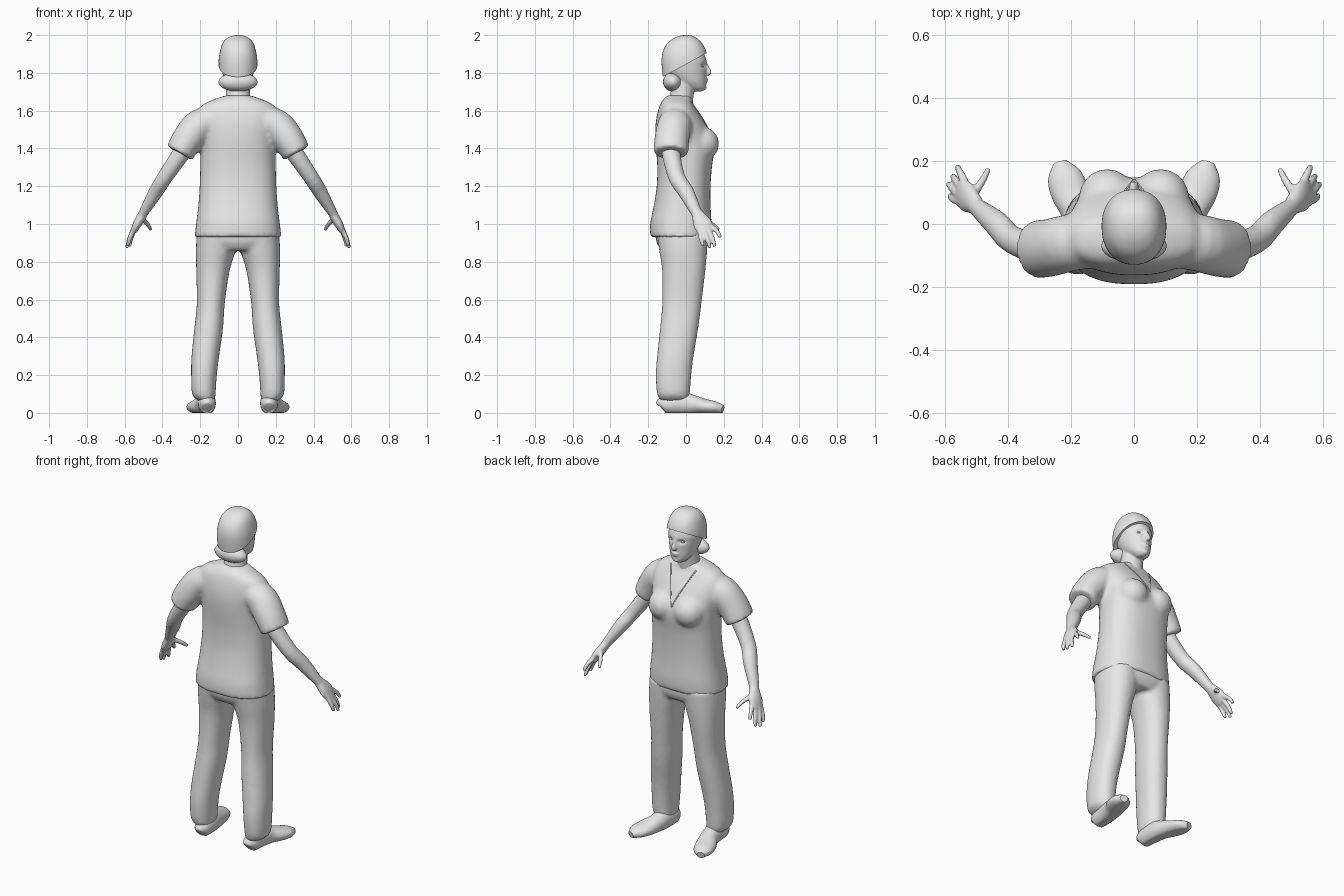
import bpy, bmesh, math
from mathutils import Vector, Matrix
from mathutils.bvhtree import BVHTree

if "Cube" in bpy.data.objects:
    bpy.data.objects.remove(bpy.data.objects["Cube"])

grey = bpy.data.materials.new("plain_grey")
grey.diffuse_color = (0.8, 0.8, 0.8, 1)
grey.use_nodes = True
grey.node_tree.nodes["Principled BSDF"].inputs["Base Color"].default_value = grey.diffuse_color


def spline(rows, steps=4):
    """Smoothly interpolate a short list of number tuples."""
    out = []
    for i in range(len(rows) - 1):
        a, b, c, d = (rows[max(0, min(len(rows) - 1, i + k))] for k in (-1, 0, 1, 2))
        for s in range(steps):
            t = s / steps
            out.append([0.5 * (2 * q + (r - p) * t + (2 * p - 5 * q + 4 * r - w) * t * t
                        + (3 * q - p - 3 * r + w) * t ** 3) for p, q, r, w in zip(a, b, c, d)])
    return out + [list(rows[-1])]


def loft(bm, rings, n=32, power=2.0):
    """Skin closed rings given as (centre, half axis u, half axis v)."""
    def bend(v):
        return math.copysign(abs(v) ** (2 / power), v)
    loops = []
    for c, u, v in rings:
        angles = [2 * math.pi * k / n for k in range(n)]
        loops.append([bm.verts.new(c + u * bend(math.cos(a)) + v * bend(math.sin(a))) for a in angles])
    for p, q in zip(loops, loops[1:]):
        for k in range(n):
            j = (k + 1) % n
            bm.faces.new((p[k], p[j], q[j], q[k]))
    bm.faces.new(loops[0][::-1])
    bm.faces.new(loops[-1])


def stack(bm, rows, side=1, **kw):
    """Level rings: z, centre x, half width, back y, front y."""
    loft(bm, [(Vector((side * x, (b + f) / 2, z)), Vector((rx, 0, 0)), Vector((0, (f - b) / 2, 0)))
              for z, x, rx, b, f in spline(rows)], **kw)


def tube(bm, rows, side=1, ref=(0, 1, 0), **kw):
    """Swept rings: x, y, z, half size along ref, half size across."""
    pts = spline(rows)
    cs = [Vector((side * p[0], p[1], p[2])) for p in pts]
    rings = []
    for i, p in enumerate(pts):
        t = (cs[min(i + 1, len(cs) - 1)] - cs[max(i - 1, 0)]).normalized()
        u = Vector(ref)
        u = (u - t * u.dot(t)).normalized()
        rings.append((cs[i], u * p[3], t.cross(u) * p[4]))
    loft(bm, rings, **kw)


def ball(bm, centre, size):
    bmesh.ops.create_uvsphere(bm, u_segments=24, v_segments=14, radius=1,
                              matrix=Matrix.Translation(centre) @ Matrix.Diagonal((*size, 1)))


def finish(bm, name, voxel=0, smooth=0, angle=55):
    """Make the object, optionally fusing overlapping parts into one skin."""
    bmesh.ops.recalc_face_normals(bm, faces=bm.faces[:])
    me = bpy.data.meshes.new(name)
    bm.to_mesh(me)
    bm.free()
    ob = bpy.data.objects.new(name, me)
    bpy.context.collection.objects.link(ob)
    if voxel:
        m = ob.modifiers.new("fuse", 'REMESH')
        m.mode, m.voxel_size = 'VOXEL', voxel
        s = ob.modifiers.new("soften", 'SMOOTH')
        s.factor, s.iterations = 0.5, smooth
        dg = bpy.context.evaluated_depsgraph_get()
        baked = bpy.data.meshes.new_from_object(ob.evaluated_get(dg))
        ob.modifiers.clear()
        ob.data = baked
    ob.data.materials.clear()
    ob.data.materials.append(grey)
    bpy.ops.object.select_all(action='DESELECT')
    ob.select_set(True)
    bpy.context.view_layer.objects.active = ob
    bpy.ops.object.shade_smooth_by_angle(angle=math.radians(angle))
    return ob


# Shirt: trunk, bust and short sleeves
bm = bmesh.new()
stack(bm, [(.93, 0, .23, -.19, .13), (1.0, 0, .222, -.19, .135), (1.1, 0, .21, -.17, .13),
           (1.2, 0, .203, -.155, .13), (1.3, 0, .2, -.152, .137), (1.38, 0, .2, -.157, .148),
           (1.45, 0, .203, -.162, .14), (1.52, 0, .213, -.162, .11), (1.58, 0, .215, -.153, .075),
           (1.625, 0, .195, -.14, .045), (1.655, 0, .14, -.125, .03), (1.68, 0, .07, -.1, .03)],
      n=48, power=2.4)
for s in (1, -1):
    ball(bm, (s * .085, .085, 1.425), (.09, .09, .09))
    tube(bm, [(.1, -.055, 1.55, .08, .075), (.2, -.06, 1.525, .09, .086),
              (.265, -.075, 1.45, .092, .084), (.31, -.08, 1.375, .092, .076)], s)
shirt = finish(bm, "shirt", .012, 6)

# Neckline seam laid on the shirt front
tree = BVHTree.FromObject(shirt, bpy.context.evaluated_depsgraph_get())
path = []
for k in range(-20, 21):
    x = .085 * k / 20
    z = 1.45 + .2 * abs(k / 20) ** .9
    hit = tree.ray_cast(Vector((x, 1, z)), Vector((0, -1, 0)))[0]
    if hit:
        path.append((*hit, .004, .004))
bm = bmesh.new()
tube(bm, path, ref=(0, .8, .6), n=6)
finish(bm, "neckline")

# Trousers
bm = bmesh.new()
stack(bm, [(.86, 0, .17, -.13, .095), (.9, 0, .212, -.155, .117), (.96, 0, .215, -.165, .12)],
      n=48, power=2.5)
for s in (1, -1):
    stack(bm, [(.065, .168, .045, -.135, .015), (.1, .181, .062, -.153, .02),
               (.2, .18, .068, -.16, .028), (.3, .173, .073, -.153, .04), (.45, .155, .076, -.137, .065),
               (.58, .144, .074, -.126, .082), (.75, .133, .088, -.126, .102),
               (.86, .118, .105, -.142, .112), (.95, .112, .106, -.155, .117)], s, power=2.2)
finish(bm, "trousers", .011, 4)

for s, label in ((1, "right"), (-1, "left")):
    # Shoe with a flat sole
    bm = bmesh.new()
    tube(bm, [(.163, -.135, .03, .022, .03), (.164, -.115, .042, .044, .047),
              (.168, -.03, .052, .05, .06), (.18, .04, .043, .052, .05),
              (.203, .1, .034, .06, .04), (.222, .155, .028, .053, .032),
              (.235, .195, .02, .022, .02)], s, ref=(1, 0, 0))
    for v in bm.verts:
        v.co.z = max(v.co.z, 0)
    finish(bm, label + "_shoe", angle=40)

    # Arm, palm, fingers and thumb
    bm = bmesh.new()
    tube(bm, [(.22, -.07, 1.5, .055, .055), (.29, -.08, 1.39, .05, .048), (.385, -.05, 1.25, .044, .041),
              (.435, 0, 1.17, .042, .038), (.5, .055, 1.06, .029, .025),
              (.505, .06, 1.05, .029, .024)], s)
    tube(bm, [(.49, .05, 1.075, .024, .022), (.51, .068, 1.04, .037, .025),
              (.533, .088, 1.0, .05, .023), (.552, .103, .962, .043, .016)], s)
    for root, mid, tip in (
            ((.535, .13, .99), (.552, .165, .96), (.56, .183, .928)),
            ((.548, .115, .975), (.565, .14, .925), (.575, .153, .88)),
            ((.554, .092, .97), (.578, .115, .915), (.588, .127, .872)),
            ((.55, .07, .975), (.575, .08, .92), (.583, .09, .885)),
            ((.515, .085, 1.035), (.48, .138, 1.0), (.462, .175, .97))):
        tube(bm, [(*root, .014, .014), (*mid, .012, .012), (*tip, .009, .009)], s,
             ref=(.3, .5, .8), n=12)
    finish(bm, label + "_arm", .006, 3)

# Head with neck, nose, lips and chin
bm = bmesh.new()
stack(bm, [(1.63, 0, .075, -.11, .035), (1.68, 0, .065, -.085, .04), (1.72, 0, .063, -.08, .045),
           (1.79, 0, .06, -.08, .05)])
stack(bm, [(1.702, 0, .025, .035, .085), (1.72, 0, .047, .0, .104), (1.75, 0, .067, -.05, .108),
           (1.79, 0, .08, -.09, .109), (1.83, 0, .088, -.112, .111), (1.87, 0, .092, -.118, .107),
           (1.92, 0, .08, -.105, .088), (1.96, 0, .055, -.07, .06)], n=48)
tube(bm, [(0, .1, 1.85, .008, .012), (0, .113, 1.825, .009, .013), (0, .12, 1.803, .016, .015),
          (0, .112, 1.793, .014, .01)], ref=(1, 0, 0), n=16)
ball(bm, (0, .105, 1.766), (.024, .012, .007))
ball(bm, (0, .103, 1.755), (.021, .013, .007))
ball(bm, (0, .093, 1.722), (.022, .016, .014))
head = finish(bm, "head", .005, 3)
for v in head.data.vertices:
    # Eye sockets pressed into the face
    if v.co.y > .03:
        d = ((abs(v.co.x) - .036) / .02) ** 2 + ((v.co.z - 1.838) / .013) ** 2
        v.co.y -= .012 * math.exp(-d)
bm = bmesh.new()
for s in (1, -1):
    ball(bm, (s * .036, .082, 1.836), (.014, .011, .008))
finish(bm, "eyes")

# Surgical style cap cut along a sloping brim
bm = bmesh.new()
stack(bm, [(1.73, 0, .09, -.115, .1), (1.8, 0, .101, -.125, .112), (1.87, 0, .102, -.129, .114),
           (1.92, 0, .094, -.12, .105), (1.96, 0, .08, -.096, .082), (1.985, 0, .057, -.062, .055),
           (1.997, 0, .028, -.03, .03), (2.0, 0, .004, -.004, .004)], n=48, power=2.2)
bmesh.ops.bisect_plane(bm, geom=bm.verts[:] + bm.edges[:] + bm.faces[:], plane_co=(0, -.13, 1.775),
                       plane_no=(0, -.13, .24), clear_inner=True)
bmesh.ops.holes_fill(bm, edges=[e for e in bm.edges if e.is_boundary])
finish(bm, "cap", angle=45)

# Gathered hair roll at the nape
bm = bmesh.new()
ball(bm, (0, -.07, 1.752), (.104, .052, .05))
finish(bm, "hair_roll")
